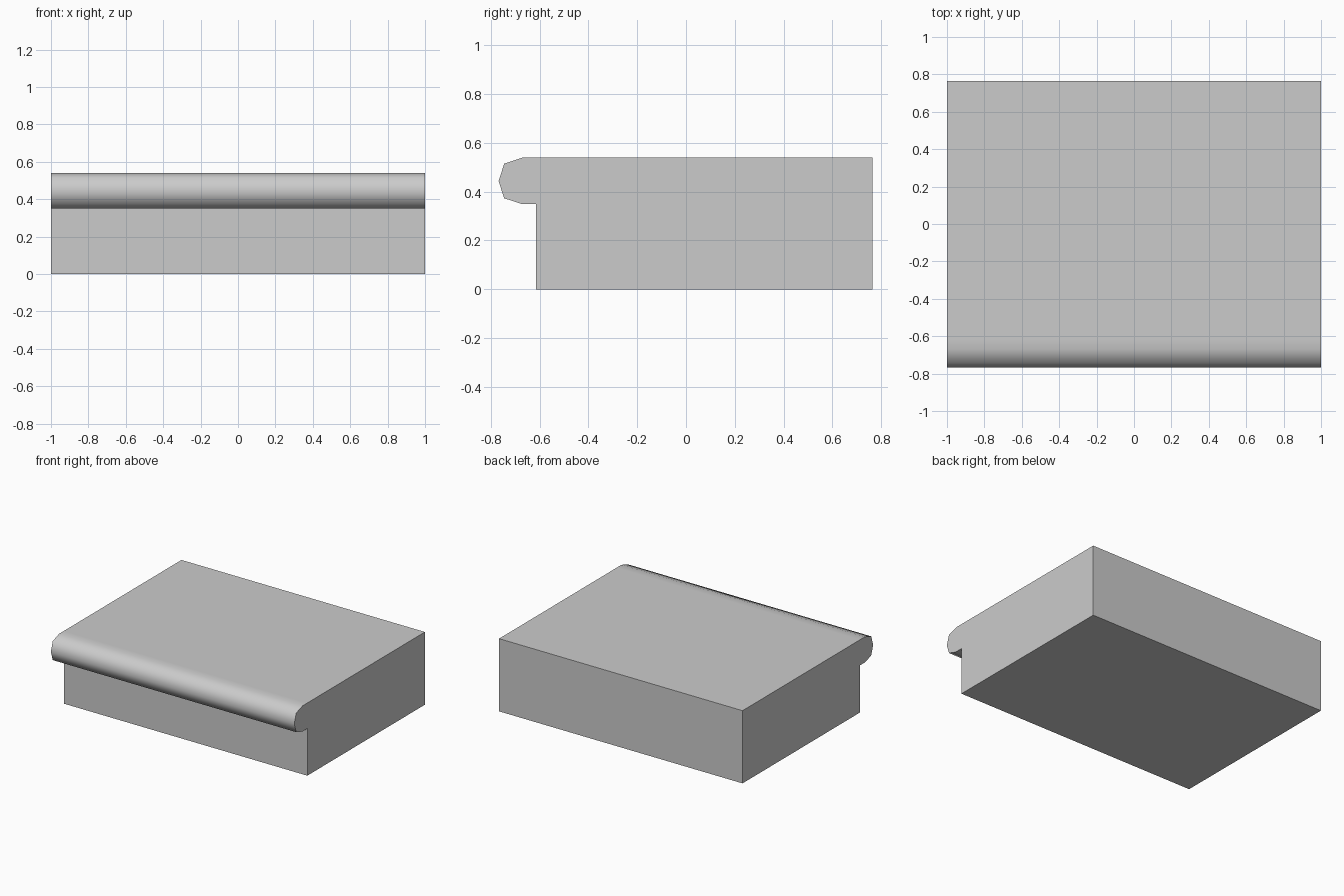
import bpy
import bmesh
import math

cube = bpy.data.objects.get("Cube")
if cube:
    bpy.data.objects.remove(cube, do_unlink=True)

# Plain grey surface
grey = bpy.data.materials.new("plain_grey")
grey.use_nodes = True
colour = (0.6, 0.6, 0.6, 1)
grey.diffuse_color = colour
grey.node_tree.nodes["Principled BSDF"].inputs["Base Color"].default_value = colour

# Side profile (y, z): solid block with a rounded nosing overhanging the front
HALF_WIDTH = 1.0
profile = [
    (-0.615, 0), (0.765, 0), (0.765, 0.54), (-0.615, 0.54),
    (-0.67, 0.54), (-0.745, 0.515), (-0.768, 0.443),
    (-0.745, 0.373), (-0.675, 0.35), (-0.615, 0.35),
]

# Extrude the profile across the full width
bm = bmesh.new()
side = bm.faces.new([bm.verts.new((-HALF_WIDTH, y, z)) for y, z in profile])
result = bmesh.ops.extrude_face_region(bm, geom=[side], use_keep_orig=True)
moved = [v for v in result["geom"] if isinstance(v, bmesh.types.BMVert)]
bmesh.ops.translate(bm, verts=moved, vec=(2 * HALF_WIDTH, 0, 0))
bmesh.ops.recalc_face_normals(bm, faces=bm.faces)

mesh = bpy.data.meshes.new("stair_step")
bm.to_mesh(mesh)
bm.free()
mesh.materials.append(grey)
step = bpy.data.objects.new("stair_step", mesh)
bpy.context.collection.objects.link(step)

# Smooth the nosing while keeping the block corners crisp
bpy.ops.object.select_all(action="DESELECT")
step.select_set(True)
bpy.context.view_layer.objects.active = step
bpy.ops.object.shade_smooth_by_angle(angle=math.radians(60))
